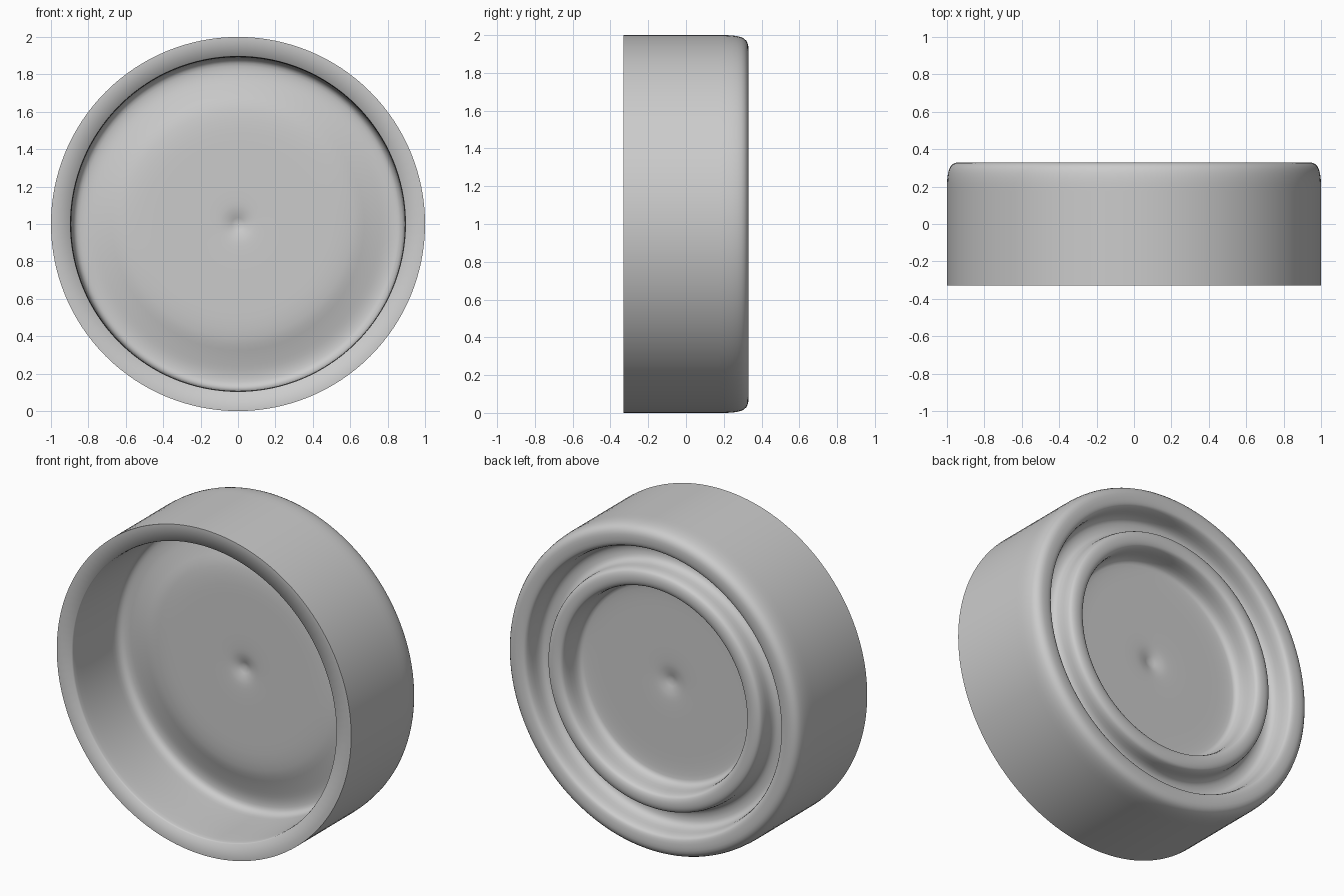
import bpy, bmesh, math
from mathutils import Vector

if "Cube" in bpy.data.objects:
    bpy.data.objects.remove(bpy.data.objects["Cube"])

SEGMENTS = 128

# Half cross-section (radius, y, keep corner): back centre -> outer wall -> front rim -> inner floor
PROFILE = [
    (0.0, 0.13, 1), (0.06, 0.147, 0), (0.12, 0.155, 0), (0.35, 0.155, 0),
    (0.56, 0.155, 0), (0.615, 0.17, 0),                       # recessed back floor
    (0.62, 0.30, 0), (0.65, 0.32, 0), (0.70, 0.32, 0), (0.73, 0.30, 0),   # inner ridge
    (0.735, 0.20, 0), (0.795, 0.18, 0), (0.85, 0.20, 0),      # groove
    (0.86, 0.31, 0), (0.89, 0.33, 0), (0.97, 0.33, 0),        # outer ridge
    (1.0, 0.27, 0), (1.0, 0.12, 0), (1.0, -0.33, 1),          # outer wall
    (0.90, -0.33, 1), (0.893, -0.31, 0), (0.89, 0.0, 0),      # front rim and inner wall
    (0.885, 0.10, 0), (0.82, 0.115, 0), (0.72, 0.09, 0), (0.60, 0.05, 0),
    (0.35, 0.05, 0), (0.12, 0.05, 0), (0.06, 0.058, 0), (0.0, 0.08, 1),   # inner floor
]


def smooth_profile(points, rounds=2):
    """Corner cutting that keeps the marked corners."""
    for _ in range(rounds):
        out = []
        for i, (r, y, keep) in enumerate(points):
            if keep:
                out.append((r, y, 1))
                continue
            for j in (i - 1, i + 1):
                q = points[j]
                out.append((0.75 * r + 0.25 * q[0], 0.75 * y + 0.25 * q[1], 0))
        points = out
    return points


# Lathe the section around the y axis through z = 1
bm = bmesh.new()
verts = [bm.verts.new((r, y, 1.0)) for r, y, _ in smooth_profile(PROFILE)]
edges = [bm.edges.new(pair) for pair in zip(verts, verts[1:])]
bmesh.ops.spin(bm, geom=verts + edges, cent=(0, 0, 1), axis=(0, 1, 0),
               angle=math.tau, steps=SEGMENTS, use_duplicate=False)
bmesh.ops.remove_doubles(bm, verts=bm.verts, dist=0.0002)
bmesh.ops.recalc_face_normals(bm, faces=bm.faces)

# Smooth shading, with the outer front edge kept sharp
for f in bm.faces:
    f.smooth = True
for e in bm.edges:
    if all(v.co.y < -0.329 and Vector((v.co.x, v.co.z - 1)).length > 0.999 for v in e.verts):
        e.smooth = False

mesh = bpy.data.meshes.new("round_cap")
bm.to_mesh(mesh)
bm.free()
cap = bpy.data.objects.new("round_cap", mesh)
bpy.context.collection.objects.link(cap)
